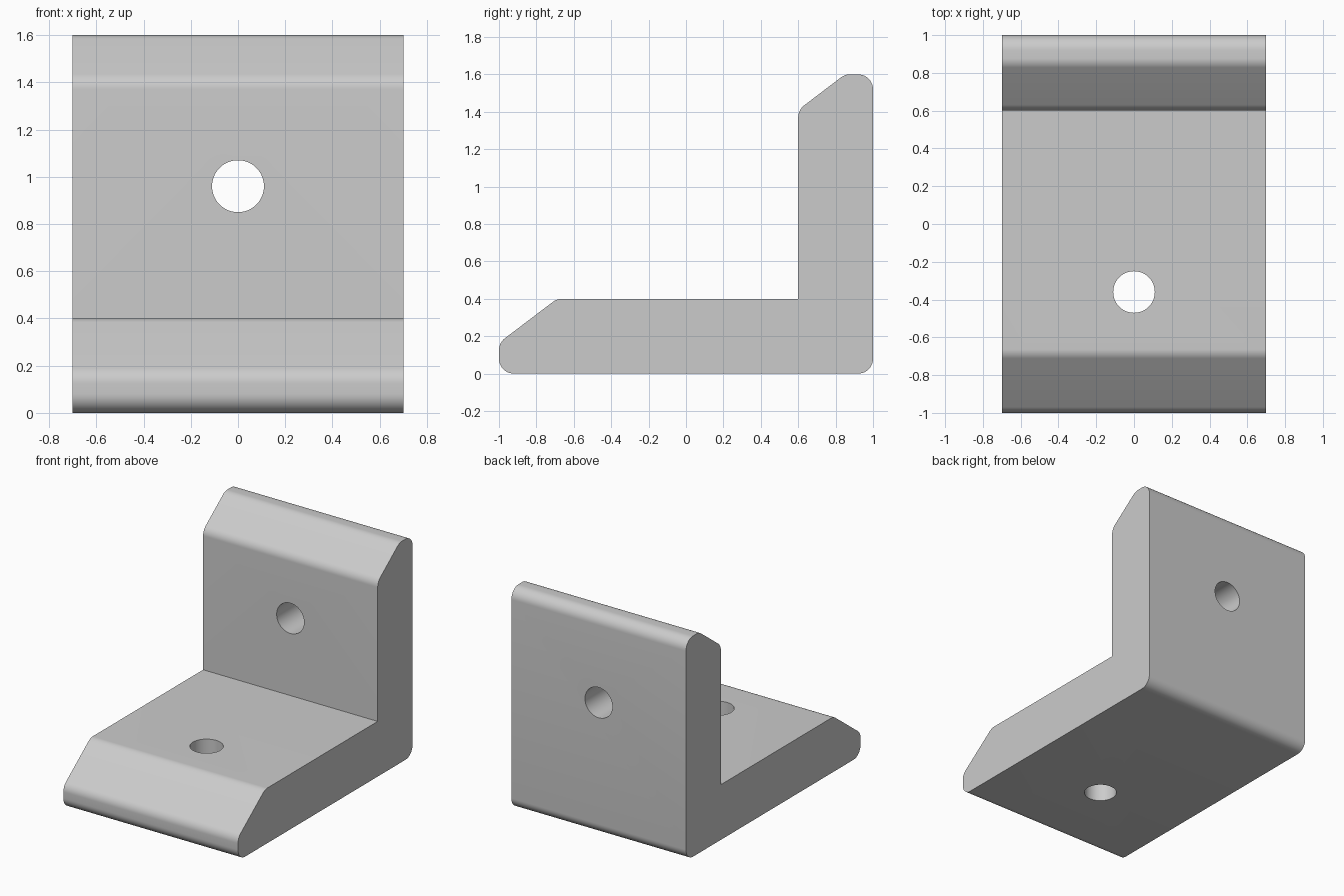
import bpy, bmesh, math
from mathutils import Vector

cube = bpy.data.objects.get("Cube")
if cube:
    bpy.data.objects.remove(cube, do_unlink=True)

HALF_WIDTH = 0.7
RADIUS = 0.08
HOLE_RADIUS = 0.11

# Bracket outline in (y, z) with the fillet radius of each corner
OUTLINE = [
    (-1, 0, RADIUS), (1, 0, RADIUS), (1, 1.6, RADIUS),
    (0.85, 1.6, RADIUS), (0.6, 1.41, RADIUS),
    (0.6, 0.4, 0), (-0.69, 0.4, RADIUS), (-1, 0.165, RADIUS),
]


def fillet(prev, corner, nxt, radius, steps=10):
    """Arc of points that rounds one corner of the outline."""
    if radius == 0:
        return [corner]
    a, b = (prev - corner).normalized(), (nxt - corner).normalized()
    half = a.angle(b) / 2
    reach = radius / math.tan(half)
    centre = corner + (a + b).normalized() * radius / math.sin(half)
    start = (corner + a * reach - centre).normalized()
    end = (corner + b * reach - centre).normalized()
    return [centre + start.slerp(end, i / steps) * radius for i in range(steps + 1)]


def drill(target, name, location, rotation):
    """Cut a round hole through the target."""
    bpy.ops.mesh.primitive_cylinder_add(vertices=64, radius=HOLE_RADIUS, depth=1,
                                        location=location, rotation=rotation)
    cutter = bpy.context.object
    cutter.name = name
    cutter.hide_render = True
    mod = target.modifiers.new(name, 'BOOLEAN')
    mod.operation, mod.solver, mod.object = 'DIFFERENCE', 'EXACT', cutter
    bpy.ops.object.select_all(action='DESELECT')
    target.select_set(True)
    bpy.context.view_layer.objects.active = target
    bpy.ops.object.modifier_apply(modifier=mod.name)
    bpy.data.objects.remove(cutter, do_unlink=True)


# Grey material
grey = bpy.data.materials.new("plain grey")
grey.use_nodes = True
grey.diffuse_color = (0.6, 0.6, 0.6, 1)
grey.node_tree.nodes["Principled BSDF"].inputs["Base Color"].default_value = (0.6, 0.6, 0.6, 1)

# Extruded bracket body
corners = [Vector((-HALF_WIDTH, y, z)) for y, z, r in OUTLINE]
points = []
for i, (y, z, r) in enumerate(OUTLINE):
    points += fillet(corners[i - 1], corners[i], corners[(i + 1) % len(corners)], r)

bm = bmesh.new()
profile = bm.faces.new([bm.verts.new(p) for p in points])
extruded = bmesh.ops.extrude_face_region(bm, geom=[profile], use_keep_orig=True)
moved = [v for v in extruded["geom"] if isinstance(v, bmesh.types.BMVert)]
bmesh.ops.translate(bm, verts=moved, vec=(2 * HALF_WIDTH, 0, 0))
bmesh.ops.recalc_face_normals(bm, faces=bm.faces)
mesh = bpy.data.meshes.new("angle_bracket")
bm.to_mesh(mesh)
bm.free()
mesh.materials.append(grey)
bracket = bpy.data.objects.new("angle_bracket", mesh)
bpy.context.collection.objects.link(bracket)

# Bolt holes through the base and the upright
drill(bracket, "base_hole", (0, -0.36, 0.2), (0, 0, 0))
drill(bracket, "upright_hole", (0, 0.8, 0.96), (math.pi / 2, 0, 0))

bpy.ops.object.shade_smooth_by_angle(angle=math.radians(30))
